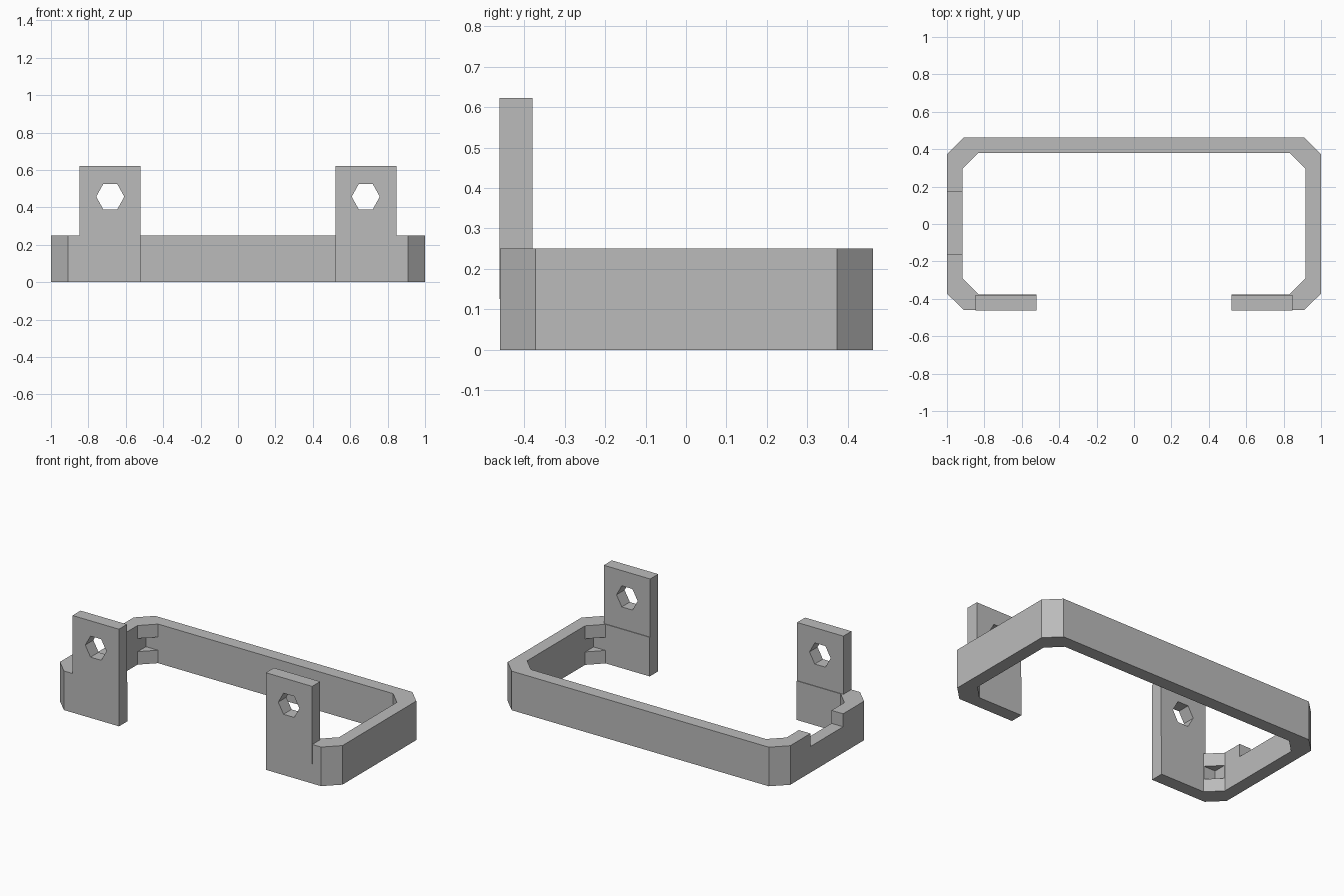
import bpy, bmesh
from math import cos, sin, pi
from mathutils import Matrix, Vector

cube = bpy.data.objects.get("Cube")
if cube:
    bpy.data.objects.remove(cube, do_unlink=True)

grey = bpy.data.materials.new("plain grey")
grey.use_nodes = True
grey.diffuse_color = (0.5, 0.5, 0.5, 1)
grey.node_tree.nodes["Principled BSDF"].inputs["Base Color"].default_value = (0.5, 0.5, 0.5, 1)


def prism(name, outline, low, high, matrix=Matrix()):
    """Extrude a flat outline from low to high along its local z."""
    bm = bmesh.new()
    face = bm.faces.new([bm.verts.new((u, v, low)) for u, v in outline])
    grown = bmesh.ops.extrude_face_region(bm, geom=[face])["geom"]
    top = [g for g in grown if isinstance(g, bmesh.types.BMVert)]
    bmesh.ops.translate(bm, verts=top, vec=Vector((0, 0, high - low)))
    bmesh.ops.transform(bm, matrix=matrix, verts=bm.verts)
    bmesh.ops.recalc_face_normals(bm, faces=bm.faces)
    mesh = bpy.data.meshes.new(name)
    bm.to_mesh(mesh)
    bm.free()
    mesh.materials.append(grey)
    obj = bpy.data.objects.new(name, mesh)
    bpy.context.collection.objects.link(obj)
    return obj


def rect(u0, u1, v0, v1):
    return [(u0, v0), (u1, v0), (u1, v1), (u0, v1)]


def cut(obj, cutter):
    """Subtract the cutter and throw it away."""
    mod = obj.modifiers.new("cut", 'BOOLEAN')
    mod.operation, mod.solver, mod.object = 'DIFFERENCE', 'EXACT', cutter
    bpy.context.view_layer.objects.active = obj
    bpy.ops.object.modifier_apply(modifier=mod.name)
    bpy.data.objects.remove(cutter, do_unlink=True)


# Band: open loop with chamfered corners, drawn as one half and mirrored
height, arm = 0.25, 0.52
front, back = -0.46, 0.4625
outer = [(arm, front), (0.91, front), (1, -0.372), (1, 0.374), (0.91, back)]
inner = [(0.832, 0.38), (0.918, 0.295), (0.918, -0.29), (0.832, -0.376), (arm, -0.376)]
mirror = lambda pts: [(-x, y) for x, y in reversed(pts)]
band = prism("band", outer + mirror(outer) + mirror(inner) + inner, 0, height)

# Slots in the inner corner chamfers, squared off to the wall planes
cut(band, prism("slot_cutter", rect(-0.917, 0.917, -0.375, 0.379), 0.083, 0.167))

# Notch in the top of one side wall
cut(band, prism("notch_cutter", rect(-1.1, -0.8, -0.16, 0.17), 0.167, 0.4))

# Upright tabs with hexagonal bolt holes; the outline lies in x and z
upright = Matrix.Rotation(pi / 2, 4, 'X')
for side, name in ((1, "left_tab"), (-1, "right_tab")):
    u0, u1 = sorted((side * arm, side * 0.848))
    tab = prism(name, rect(u0, u1, 0.125, 0.622), 0.38, 0.4615, upright)
    hexagon = [(side * 0.683 + 0.075 * cos(i * pi / 3), 0.457 + 0.078 * sin(i * pi / 3))
               for i in range(6)]
    cut(tab, prism("hole_cutter", hexagon, 0.3, 0.6, upright))
